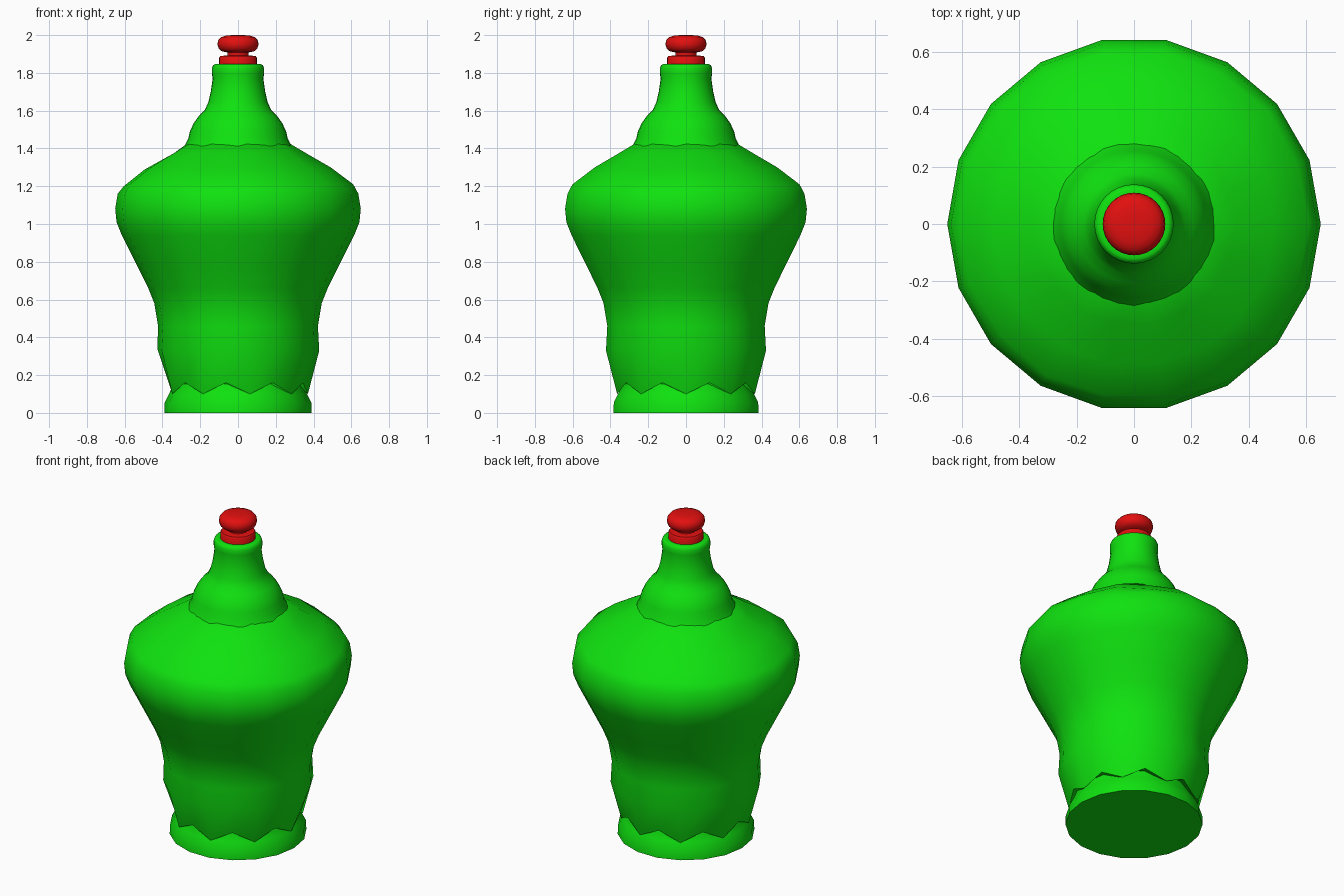
import bpy, bmesh, math

default = bpy.data.objects.get("Cube")
if default:
    bpy.data.objects.remove(default, do_unlink=True)


def material(name, colour):
    m = bpy.data.materials.new(name)
    m.use_nodes = True
    m.diffuse_color = colour
    m.node_tree.nodes["Principled BSDF"].inputs["Base Color"].default_value = colour
    return m


green = material("bright green", (0.005, 0.76, 0.005, 1))
red = material("bright red", (0.76, 0.005, 0.005, 1))


def lathe(name, profile, sides, mat, zigzag=None, sharp=45):
    """Spin (radius, z) points; zigzag maps a ring index to its odd-spoke point."""
    bm = bmesh.new()
    rings = []
    for i, point in enumerate(profile):
        ring = []
        for k in range(sides):
            r, z = zigzag[i] if zigzag and i in zigzag and k % 2 else point
            a = math.tau * k / sides
            ring.append(bm.verts.new((r * math.cos(a), r * math.sin(a), z)))
        rings.append(ring)
    for low, high in zip(rings, rings[1:]):
        for k in range(sides):
            n = (k + 1) % sides
            bm.faces.new((low[k], low[n], high[n], high[k]))
    # Close both ends
    bm.faces.new(rings[0][::-1])
    bm.faces.new(rings[-1])
    mesh = bpy.data.meshes.new(name)
    bm.to_mesh(mesh)
    bm.free()
    mesh.materials.append(mat)
    obj = bpy.data.objects.new(name, mesh)
    bpy.context.collection.objects.link(obj)
    bpy.ops.object.select_all(action="DESELECT")
    obj.select_set(True)
    bpy.context.view_layer.objects.active = obj
    bpy.ops.object.shade_smooth_by_angle(angle=math.radians(sharp))
    return obj


# Flared foot tucked up inside the body
lathe("base", [(0.39, 0), (0.388, 0.055), (0.365, 0.1), (0.345, 0.15), (0.33, 0.25)],
      18, green)

# Broad-shouldered body with a zigzag hem
lathe("body", [(0.33, 0.15), (0.37, 0.1), (0.43, 0.33), (0.423, 0.46), (0.443, 0.58),
               (0.475, 0.66), (0.53, 0.77), (0.615, 0.94), (0.643, 1.01), (0.65, 1.08),
               (0.637, 1.16), (0.61, 1.21), (0.49, 1.3), (0.36, 1.375), (0.25, 1.44)],
      18, green,
      {1: (0.366, 0.16), 2: (0.427, 0.34), 11: (0.605, 1.2), 12: (0.495, 1.288),
       13: (0.345, 1.37)}, 60)

# Stepped neck with a rolled lip
lathe("neck", [(0.29, 1.4), (0.264, 1.45), (0.255, 1.49), (0.234, 1.535), (0.205, 1.575),
               (0.175, 1.605), (0.157, 1.645), (0.144, 1.7), (0.134, 1.77),
               (0.138, 1.795), (0.138, 1.825), (0.132, 1.84), (0.12, 1.847), (0.1, 1.845)],
      32, green)

# Stopper: collar, narrow stem and rounded knob
lathe("stopper", [(0.1, 1.83), (0.1, 1.88), (0.094, 1.889), (0.056, 1.893), (0.056, 1.908),
                  (0.085, 1.914), (0.102, 1.928), (0.109, 1.95), (0.105, 1.972),
                  (0.09, 1.989), (0.065, 1.997), (0.03, 2)],
      32, red)
